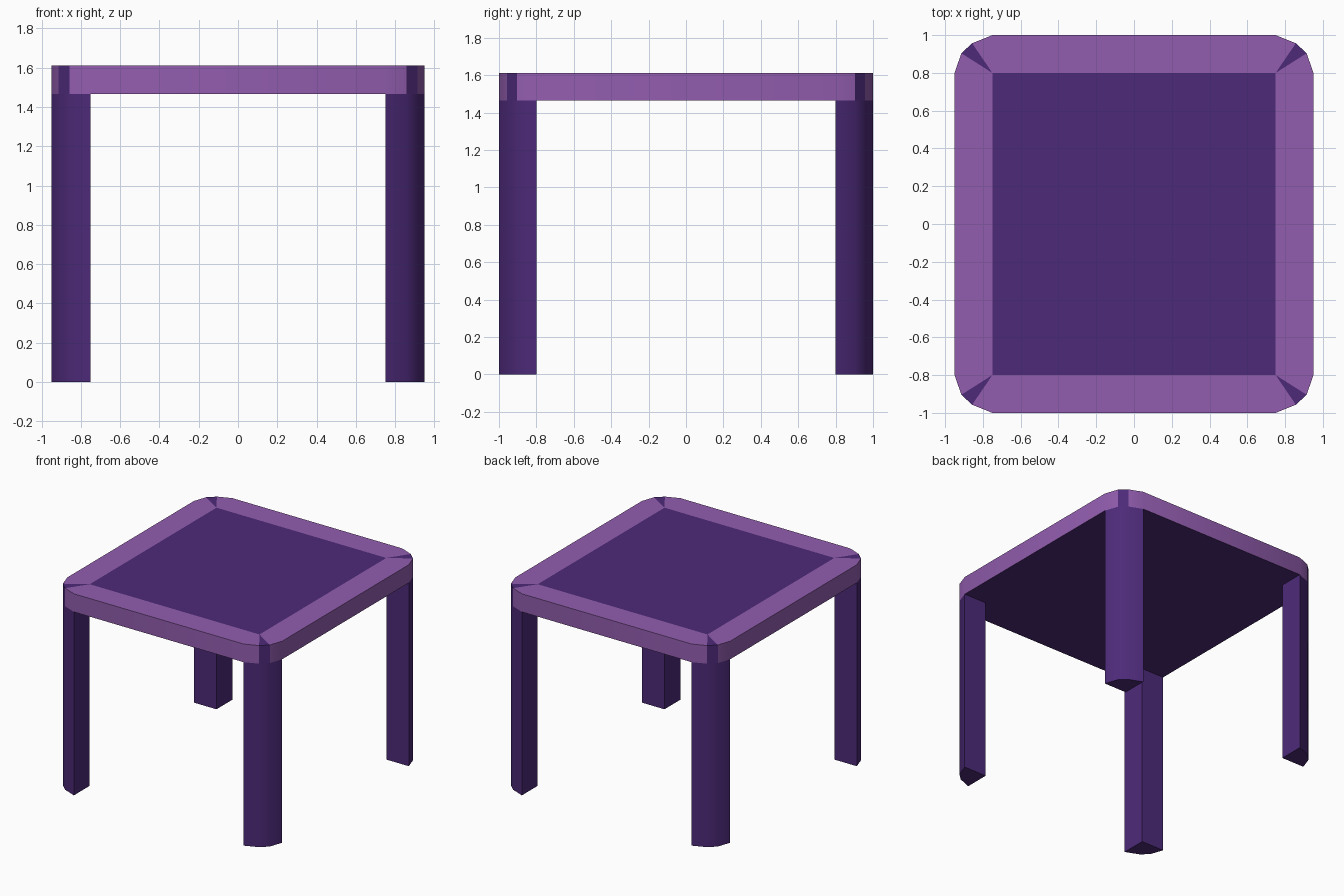
import bpy, bmesh, math

if "Cube" in bpy.data.objects:
    bpy.data.objects.remove(bpy.data.objects["Cube"])

X, Y = 0.95, 1.0          # outer half sizes
IX, IY = 0.75, 0.8        # inner panel half sizes
Z0, Z1 = 1.465, 1.61      # underside and top of the tabletop
A, B = (0.914, 0.904), (0.857, 0.957)  # middle points of the rounded corner


def material(name, rgb):
    m = bpy.data.materials.new(name)
    m.diffuse_color = (*rgb, 1)
    m.use_nodes = True
    m.node_tree.nodes["Principled BSDF"].inputs["Base Color"].default_value = m.diffuse_color
    return m


dark = material("dark_purple", (0.074, 0.023, 0.19))
light = material("light_purple", (0.29, 0.11, 0.43))


def build(name, prisms, mats):
    """Extrude each (outline, bottom, top) into a closed prism."""
    bm = bmesh.new()
    for outline, lo, hi in prisms:
        base = bm.faces.new([bm.verts.new((x, y, lo)) for x, y in outline])
        base.material_index = len(mats) - 1   # last material is the underside
        ext = bmesh.ops.extrude_face_region(bm, geom=[base], use_keep_orig=True)
        top = [v for v in ext["geom"] if isinstance(v, bmesh.types.BMVert)]
        bmesh.ops.translate(bm, verts=top, vec=(0, 0, hi - lo))
        for v in top:
            for f in v.link_faces:
                f.material_index = 0
    bmesh.ops.recalc_face_normals(bm, faces=bm.faces[:])
    me = bpy.data.meshes.new(name)
    bm.to_mesh(me)
    bm.free()
    for m in mats:
        me.materials.append(m)
    ob = bpy.data.objects.new(name, me)
    bpy.context.collection.objects.link(ob)
    bpy.ops.object.select_all(action='DESELECT')
    ob.select_set(True)
    bpy.context.view_layer.objects.active = ob
    bpy.ops.object.shade_smooth_by_angle(angle=math.radians(30))


# Central tabletop panel
build("tabletop_panel",
      [([(-IX, -IY), (IX, -IY), (IX, IY), (-IX, IY)], Z0, Z1)], [dark])

# Light rim strips around the panel
side = [(IX, -IY), (A[0], -A[1]), (X, -IY), (X, IY), A, (IX, IY)]
end = [(IX, IY), B, (IX, Y), (-IX, Y), (-B[0], B[1]), (-IX, IY)]
for s, side_name, end_name in ((1, "right_rim", "back_rim"), (-1, "left_rim", "front_rim")):
    build(side_name, [([(s * x, y) for x, y in side], Z0, Z1)], [light, dark])
    build(end_name, [([(x, s * y) for x, y in end], Z0, Z1)], [light, dark])

# Rounded corner legs, each with a wedge showing through the rim
leg = [(IX, IY), (X, IY), A, B, (IX, Y)]
wedge = [(IX, IY), A, B]
for sx, xn in ((1, "right"), (-1, "left")):
    for sy, yn in ((1, "back"), (-1, "front")):
        def flip(pts):
            return [(sx * x, sy * y) for x, y in pts]
        build(f"{yn}_{xn}_leg", [(flip(leg), 0, Z0), (flip(wedge), Z0, Z1)], [dark])
